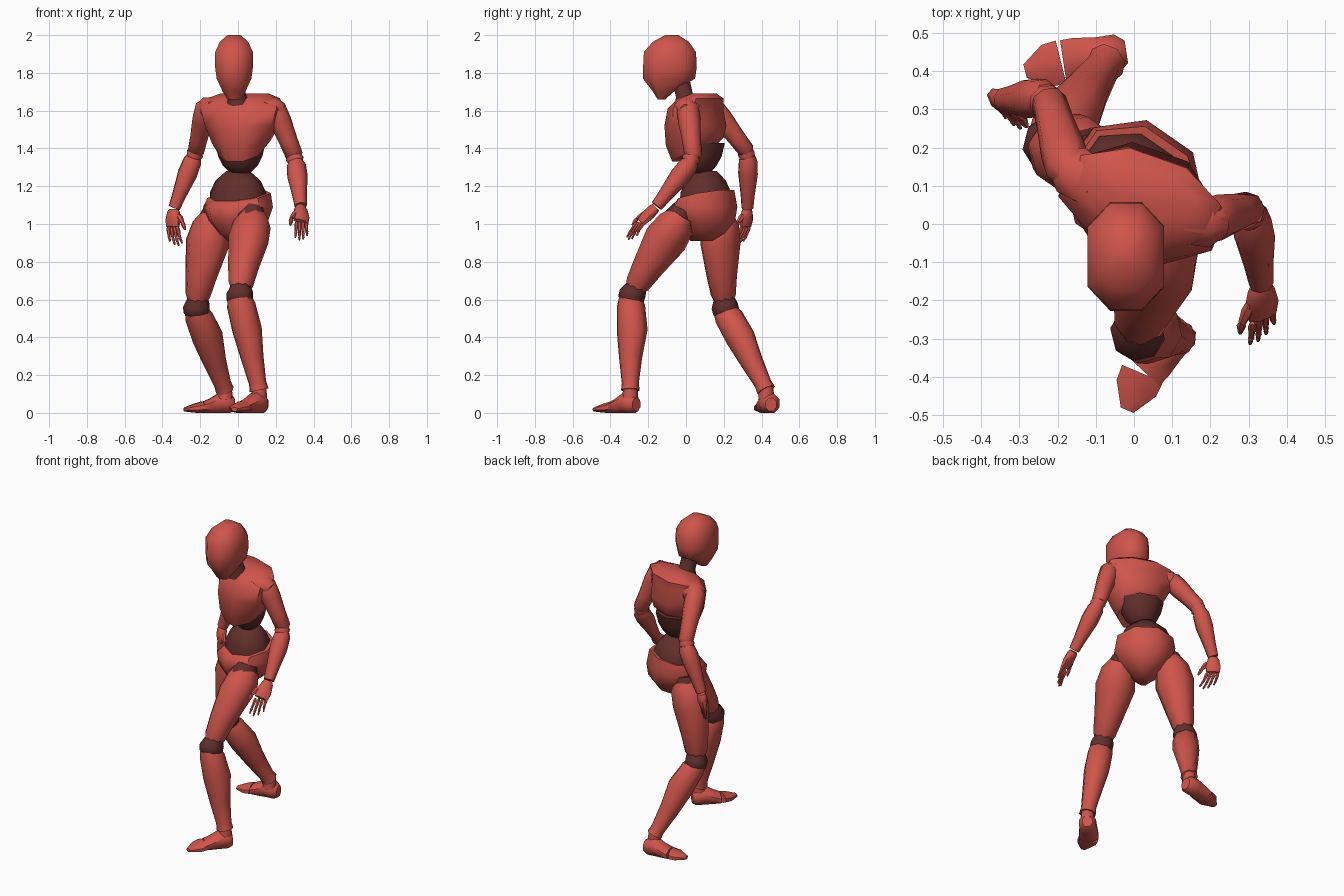
import bpy, bmesh, math
from mathutils import Vector as V

if "Cube" in bpy.data.objects:
    bpy.data.objects.remove(bpy.data.objects["Cube"])


def material(name, rgb):
    m = bpy.data.materials.new(name)
    m.diffuse_color = (*rgb, 1)
    m.use_nodes = True
    m.node_tree.nodes["Principled BSDF"].inputs["Base Color"].default_value = m.diffuse_color
    return m


RED = material("red_shell", (0.62, 0.09, 0.07))
DARK = material("dark_joint", (0.12, 0.028, 0.024))


def loft(name, p0, p1, facing, rings, mat=RED, n=8, flank=1):
    """Skin rings (t, half width, half depth, forward offset, tilt) along p0-p1."""
    p0, p1 = V(p0), V(p1)
    ax = (p1 - p0).normalized()
    f = V(facing)
    f = (f - ax * f.dot(ax)).normalized()
    s = f.cross(ax)
    k = 1 / math.cos(math.pi / n)
    bm = bmesh.new()
    loops = []
    for t, a, b, *rest in rings:
        off, tilt = (rest + [0, 0])[:2]
        c = p0.lerp(p1, t) + f * off
        ring = []
        for i in range(n):
            q = 2 * math.pi * (i + 0.5) / n
            u, v = k * math.cos(q), k * math.sin(q)
            if abs(u) > abs(v):
                v *= flank
            ring.append(bm.verts.new(c + s * a * u + (f * b + ax * tilt) * v))
        loops.append(ring)
    for A, B in zip(loops, loops[1:]):
        for i in range(n):
            j = (i + 1) % n
            bm.faces.new((A[i], A[j], B[j], B[i]))
    bm.faces.new(loops[0])
    bm.faces.new(loops[-1])
    bmesh.ops.recalc_face_normals(bm, faces=bm.faces)
    for face in bm.faces:
        face.smooth = True
    for e in bm.edges:
        e.smooth = e.calc_face_angle(0) < math.radians(50)
    me = bpy.data.meshes.new(name)
    bm.to_mesh(me)
    bm.free()
    me.materials.append(mat)
    ob = bpy.data.objects.new(name, me)
    bpy.context.collection.objects.link(ob)
    return ob


def upright(name, x, y, facing, rings, mat=RED, flank=1):
    """Vertical loft whose rings are given by height z."""
    z0, z1 = rings[0][0], rings[-1][0]
    return loft(name, (x, y, z0), (x, y, z1), facing,
                [((r[0] - z0) / (z1 - z0), *r[1:]) for r in rings], mat, flank=flank)


FRONT, CHEST, HIPS = (0, -1, 0), (-0.33, -0.94, 0), (-0.57, -0.82, 0)

# head and neck
upright("head", -0.021, -0.085, FRONT, [
    (1.66, .035, .02, .045), (1.70, .06, .055, .035), (1.77, .092, .138, .005),
    (1.83, .1, .142, 0), (1.91, .1, .138, 0), (1.965, .075, .095, -.005), (2.0, .035, .035, -.01)],
    flank=1.35)
loft("neck", (0, 0, 1.64), (-.015, -.03, 1.78), FRONT,
     [(0, .06, .06), (.3, .045, .045), (1, .045, .045)], DARK)

# torso
upright("chest", .02, .05, CHEST, [
    (1.375, .105, .11, .005, -.045), (1.435, .145, .14, .005, -.02), (1.52, .185, .147),
    (1.61, .213, .125), (1.665, .19, .10, -.03), (1.69, .13, .055, -.045)])
upright("ribs", .012, .08, CHEST, [
    (1.27, .05, .045), (1.31, .088, .075), (1.36, .11, .10), (1.43, .125, .115)], DARK)
upright("belly", 0, .105, HIPS, [
    (1.08, .15, .13), (1.17, .145, .12), (1.23, .118, .095), (1.28, .06, .055)], DARK)
upright("pelvis", 0, .095, HIPS, [
    (.91, .035, .06, .015), (.95, .085, .115, .005), (1.02, .15, .158), (1.09, .178, .164),
    (1.15, .165, .138, -.01, -.03)])


def leg(side, hip, knee, ankle, heel, ball, toe, thigh_f, shin_f):
    hip, knee, ankle = V(hip), V(knee), V(ankle)
    thigh_f = V(thigh_f)
    loft(side + "_hip_joint", hip + V((0, 0, .035)), hip.lerp(knee, .2), thigh_f,
         [(0, .045, .055), (.5, .07, .08), (1, .06, .07)], DARK)
    loft(side + "_thigh", hip, hip.lerp(knee, .95), thigh_f,
         [(0, .06, .07), (.12, .095, .092), (.33, .112, .097, .005), (.7, .08, .075, .005),
          (.92, .062, .062), (1, .045, .045)])
    loft(side + "_knee", knee + (hip - knee) * .1, knee.lerp(ankle, .11), shin_f,
         [(0, .05, .052), (.4, .066, .066, .01), (.75, .066, .064, .01), (1, .05, .05)], DARK)
    loft(side + "_shin", knee.lerp(ankle, .04), ankle, shin_f,
         [(0, .06, .055, .005), (.08, .071, .068), (.35, .072, .077, -.008),
          (.65, .056, .057), (.92, .043, .042), (1, .048, .045)])
    loft(side + "_ankle", ankle + V((0, 0, .02)), ankle - V((0, 0, .05)), shin_f,
         [(0, .035, .035), (1, .04, .04)])
    up = (0, 0, 1)
    loft(side + "_foot", heel, ball, up,
         [(0, .03, .035, .045), (.15, .05, .05, .05), (.45, .05, .054, .054),
          (.8, .057, .037, .037), (1, .056, .03, .03)])
    loft(side + "_toes", V(ball).lerp(V(toe), .06), toe, up,
         [(0, .058, .03, .03), (.4, .056, .024, .025), (1, .018, .01, .018)])


leg("left", (.085, -.02, 1.05), (.004, -.29, .63), (.112, -.295, .12),
    (.14, -.262, 0), (.025, -.385, 0), (-.018, -.487, 0), (-.4, -.6, -.6), (-.5, -.85, 0))
leg("right", (-.13, .18, 1.05), (-.225, .2, .56), (-.07, .425, .12),
    (-.02, .45, 0), (-.185, .425, 0), (-.285, .4, 0), HIPS, (-.8, -.5, 0))


def hand(side, wrist, knuckle, tip, across):
    w, k, t, c = V(wrist), V(knuckle), V(tip), V(across).normalized()
    palm = c.cross(k - w)
    loft(side + "_palm", w, k, palm,
         [(0, .026, .022), (.15, .034, .026), (.6, .044, .026), (1, .039, .016)])
    for i, length in enumerate((.9, 1.05, 1, .8)):
        # curled fingers in three tapering joints
        off = c * (i - 1.5) * .021
        base = k + off
        end = base + (t - k) * length + off * .25
        mid = base.lerp(end, .5) + (k - w) * .12
        third = mid.lerp(end, .5)
        for j, (a, b) in enumerate(((base, mid), (mid, third), (third, end))):
            r = .0095 - .0018 * j
            loft(f"{side}_finger_{i + 1}_{j + 1}", a, b, palm,
                 [(0, r * .6, r * .6), (.25, r, r), (1, r * .65, r * .65)], n=6)
    # thumb
    a = w.lerp(k, .35) - c * .035
    b = a + (k - w) * .4 - c * .03
    d = b + (t - k) * .4 - c * .006
    loft(side + "_thumb_base", a, b, palm, [(0, .012, .012), (.4, .014, .014), (1, .009, .009)], n=6)
    loft(side + "_thumb_tip", b, d, palm, [(0, .008, .008), (.3, .011, .011), (1, .005, .005)], n=6)


def arm(side, shoulder, elbow, wrist, facing, knuckle, tip, across):
    s, e, w = V(shoulder), V(elbow), V(wrist)
    loft(side + "_upper_arm", s, e, facing,
         [(0, .025, .03), (.12, .052, .055), (.35, .054, .056), (.7, .046, .046),
          (.95, .043, .043), (1, .03, .03)])
    loft(side + "_elbow", e + (s - e) * .1, e.lerp(w, .12), facing,
         [(0, .03, .03), (.5, .044, .044), (1, .032, .032)])
    loft(side + "_forearm", e.lerp(w, .04), w, facing,
         [(0, .035, .035), (.1, .047, .047), (.35, .05, .05), (.75, .036, .036), (1, .03, .03)])
    hand(side, w + (w - e).normalized() * .008, knuckle, tip, across)


arm("left", (.18, .005, 1.655), (.305, .04, 1.345), (.332, -.155, 1.095), (-.3, -.9, 0),
    (.335, -.24, 1.01), (.335, -.295, .92), (.8, .6, 0))
arm("right", (-.165, .12, 1.65), (-.225, .33, 1.375), (-.338, .325, 1.085), (-.6, -.7, 0),
    (-.345, .315, .985), (-.325, .27, .89), (-.75, .6, 0))
# shoulder caps
for side, p, q in (("left", (.12, .01, 1.63), (.24, .005, 1.6)),
                   ("right", (-.1, .1, 1.63), (-.2, .165, 1.6))):
    loft(side + "_shoulder", p, q, (0, 0, 1), [(0, .06, .045), (.6, .068, .058), (1, .035, .035)])
